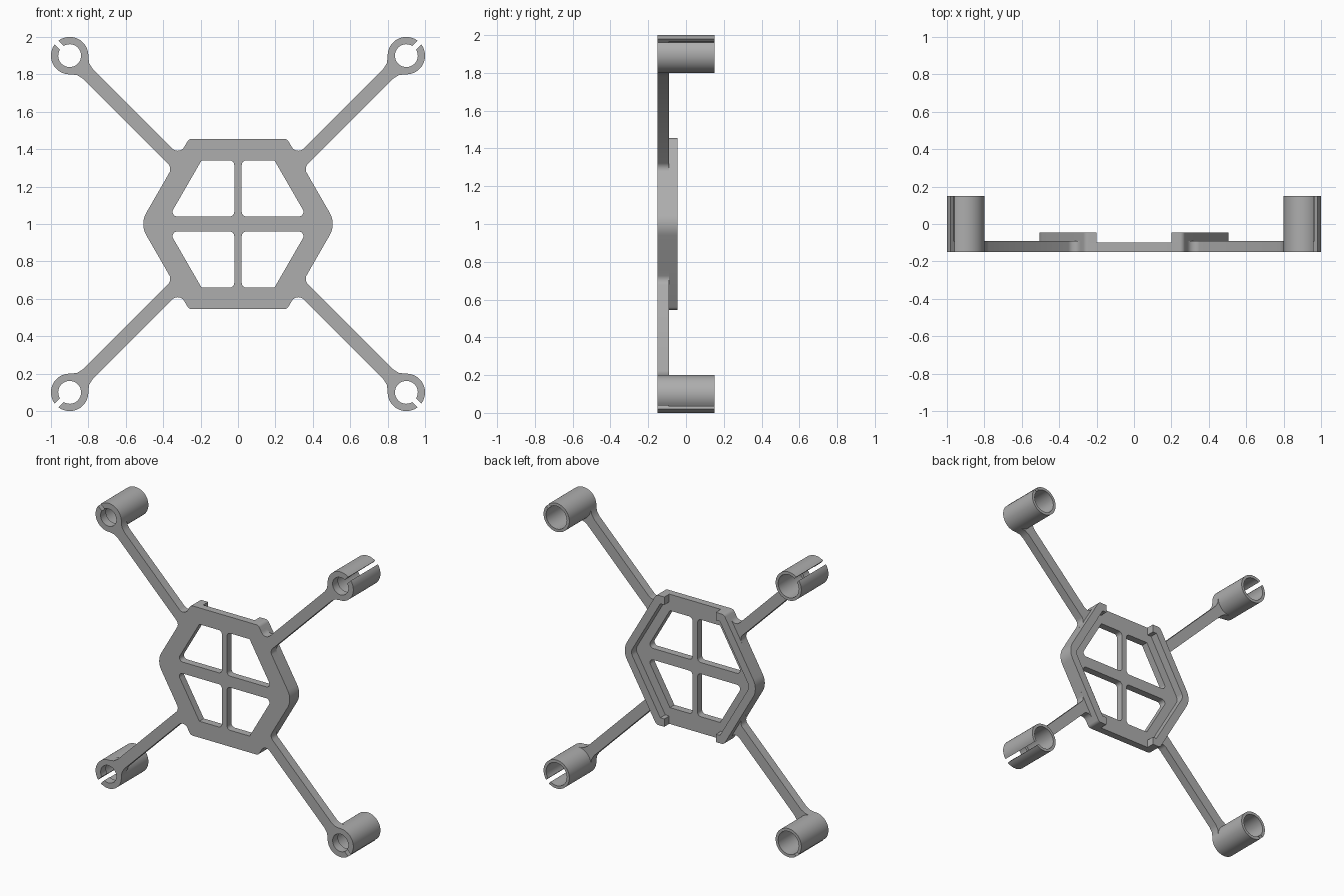
import bpy, bmesh
from math import sin, cos, asin, pi, tan, radians
from mathutils import Vector, Matrix

cube = bpy.data.objects.get("Cube")
if cube:
    bpy.data.objects.remove(cube)

grey = bpy.data.materials.new("matte grey")
grey.use_nodes = True
colour = (0.42, 0.42, 0.42, 1)
grey.diffuse_color = colour
grey.node_tree.nodes["Principled BSDF"].inputs["Base Color"].default_value = colour

FRONT, ARM_BACK, PLATE_BACK, RIM_BACK, TUBE_BACK = -0.15, -0.09, -0.10, -0.045, 0.15
ARM_HALF = 0.037
RING_U = 1.273          # distance of each ring from the centre, along the diagonal


def rounded(corners, steps=8):
    """Round each (x, y, radius) corner of a polygon with a tangent arc."""
    out = []
    for i, (x, y, r) in enumerate(corners):
        p = Vector((x, y))
        if not r:
            out.append(p)
            continue
        a = (Vector(corners[i - 1][:2]) - p).normalized()
        b = (Vector(corners[(i + 1) % len(corners)][:2]) - p).normalized()
        half = a.angle(b) / 2
        centre = p + (a + b).normalized() * r / sin(half)
        start, end = p + a * r / tan(half) - centre, p + b * r / tan(half) - centre
        turn = start.angle_signed(end)
        for k in range(steps + 1):
            out.append(centre + Matrix.Rotation(-turn * k / steps, 2) @ start)
    return out


def slab(name, outlines, y0, y1):
    """Extrude outlines in the upright plane from y0 to y1; inner ones become holes."""
    curve = bpy.data.curves.new(name, 'CURVE')
    curve.dimensions, curve.fill_mode = '2D', 'BOTH'
    curve.extrude = (y1 - y0) / 2
    for pts in outlines:
        spline = curve.splines.new('POLY')
        spline.points.add(len(pts) - 1)
        for sp, p in zip(spline.points, pts):
            sp.co = (p[0], p[1], 0, 1)
        spline.use_cyclic_u = True
    helper = bpy.data.objects.new(name + " helper", curve)
    bpy.context.collection.objects.link(helper)
    deps = bpy.context.evaluated_depsgraph_get()
    mesh = bpy.data.meshes.new_from_object(helper.evaluated_get(deps))
    bpy.data.objects.remove(helper)
    bm = bmesh.new()
    bm.from_mesh(mesh)
    bmesh.ops.remove_doubles(bm, verts=bm.verts, dist=0.0001)
    for v in bm.verts:
        x, y, z = v.co
        v.co = (x, (y0 + y1) / 2 - z, y + 1)
    bmesh.ops.recalc_face_normals(bm, faces=bm.faces)
    bm.to_mesh(mesh)
    bm.free()
    mesh.name = name
    mesh.materials.clear()
    mesh.materials.append(grey)
    obj = bpy.data.objects.new(name, mesh)
    bpy.context.collection.objects.link(obj)
    parts.append(obj)


def mirrored(pts, sx, sz):
    return [(p[0] * sx, p[1] * sz) for p in pts]


def diagonal(pts, sx, sz):
    """Turn points from the arm's own frame onto one of the four diagonals."""
    turn = Matrix.Rotation(radians(45), 2)
    return mirrored([turn @ Vector(p) for p in pts], sx, sz)


def slotted_ring(outer, inner, half_slot=0.014, steps=48):
    """Ring outline, open on its outward side."""
    pts = []
    for r, way in ((outer, 1), (inner, -1)):
        a = asin(half_slot / r)
        arc = [a + (2 * pi - 2 * a) * k / steps for k in range(steps + 1)]
        pts += [(RING_U + r * cos(t), r * sin(t)) for t in arc[::way]]
    return pts


def hex_edge(v, apothem=0.455):
    """Distance along the diagonal at which the body's slanted edge lies."""
    return (apothem + v * sin(radians(15))) / cos(radians(15))


parts = []
quadrants = {"upper_left": (1, 1), "upper_right": (-1, 1),
             "lower_left": (1, -1), "lower_right": (-1, -1)}

# Hexagonal body plate with four windows
A, R = 0.455, 0.525
body = rounded([(R, 0, 0.12), (R / 2, A, 0.03), (-R / 2, A, 0.03),
                (-R, 0, 0.12), (-R / 2, -A, 0.03), (R / 2, -A, 0.03)])
window = rounded([(0.02, 0.04, 0.025), (0.02, 0.34, 0.025),
                  (0.195, 0.34, 0), (0.368, 0.04, 0.025)])
slab("body_plate", [body] + [mirrored(window, *q) for q in quadrants.values()],
     FRONT, PLATE_BACK)

# Raised rim on each side of the body
a, r = 0.40, 0.462
rim = rounded([(0.2, A, 0), (R / 2, A, 0.03), (R, 0, 0.12), (R / 2, -A, 0.03), (0.2, -A, 0),
               (0.2, -a, 0), (r / 2, -a, 0), (r, 0, 0.05), (r / 2, a, 0), (0.2, a, 0)])
for side, sx in (("left", 1), ("right", -1)):
    slab(side + "_rim", [mirrored(rim, sx, 1)], PLATE_BACK, RIM_BACK)

# Arm outline: filleted root, straight bar, flared neck that meets the ring
w = ARM_HALF
neck = [(1.136, w), (1.17, 0.045), (1.197, 0.065)]
arm = rounded([(hex_edge(-0.1, 0.43), -0.1, 0), (hex_edge(-0.1), -0.1, 0), (hex_edge(-w), -w, 0.04)]
              + [(u, -v, 0) for u, v in neck] + [(1.185, 0, 0)]
              + [(u, v, 0) for u, v in neck[::-1]]
              + [(hex_edge(w), w, 0.04), (hex_edge(0.1), 0.1, 0), (hex_edge(0.1, 0.43), 0.1, 0)])

# Arms, each with a slotted tube that has a narrower lip at the front
for name, q in quadrants.items():
    slab(name + "_arm", [diagonal(arm, *q)], FRONT, ARM_BACK)
    slab(name + "_tube_lip", [diagonal(slotted_ring(0.1, 0.061), *q)], FRONT, ARM_BACK)
    slab(name + "_tube", [diagonal(slotted_ring(0.1, 0.08), *q)], ARM_BACK, TUBE_BACK)

# Smooth the curved walls and keep the edges crisp
bpy.ops.object.select_all(action='DESELECT')
for obj in parts:
    obj.select_set(True)
bpy.context.view_layer.objects.active = parts[0]
bpy.ops.object.shade_smooth_by_angle(angle=radians(30))
